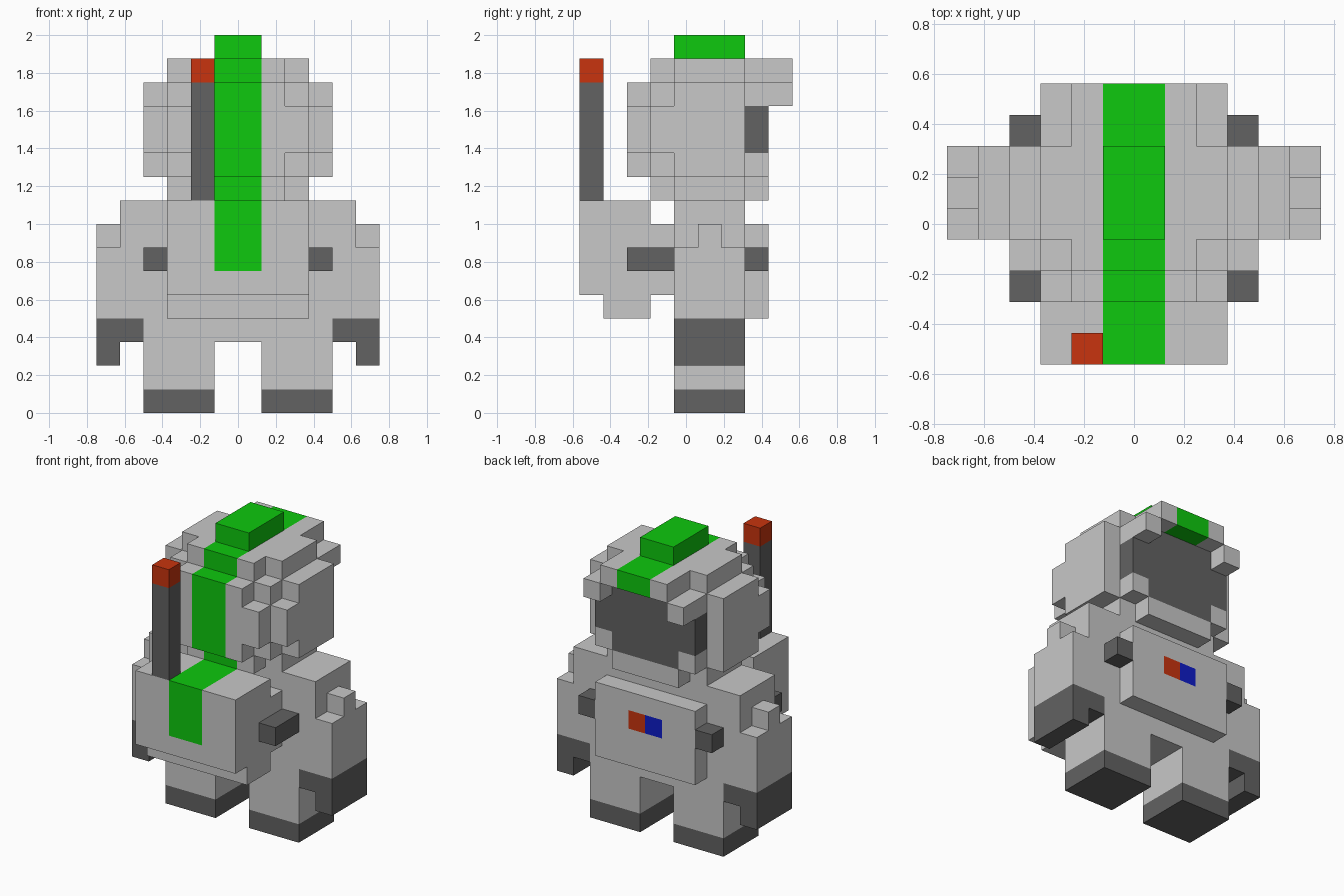
import bpy, bmesh

if "Cube" in bpy.data.objects:
    bpy.data.objects.remove(bpy.data.objects["Cube"])

U = 0.125  # block size; a block (i, j, k) sits at x=i*U, y=(j-0.5)*U, z=k*U

COLORS = {
    "light grey": (0.58, 0.58, 0.58, 1),
    "dark grey": (0.122, 0.122, 0.122, 1),
    "green": (0.0044, 0.58, 0.0044, 1),
    "red": (0.58, 0.034, 0.0044, 1),
    "blue": (0.0044, 0.012, 0.58, 1),
}
mats = {}
for name, col in COLORS.items():
    mats[name] = bpy.data.materials.new(name)
    mats[name].diffuse_color = col

grid, part_color = {}, {}


def part(name, color, *boxes, mirror=True):
    """Fill block ranges (x0, x1, y0, y1, z0, z1); later parts replace earlier blocks."""
    part_color[name] = color
    for x0, x1, y0, y1, z0, z1 in boxes:
        for i in range(x0, x1):
            for j in range(y0, y1):
                for k in range(z0, z1):
                    grid[i, j, k] = name
                    if mirror:
                        grid[-1 - i, j, k] = name


# Legs, torso and arms
part("legs", "light grey", (1, 4, 0, 3, 1, 3))
part("boots", "dark grey", (1, 4, 0, 3, 0, 1))
part("torso", "light grey", (0, 4, 0, 3, 3, 9), (4, 5, 0, 3, 7, 9))
part("arms", "light grey", (4, 6, 0, 3, 4, 7), (5, 6, 1, 2, 7, 8))
part("gloves", "dark grey", (4, 6, 0, 3, 3, 4), (5, 6, 0, 3, 2, 3))

# Chest panel with side lugs and two lamps
part("chest_panel", "light grey", (0, 3, 3, 4, 4, 8))
part("chest_lugs", "dark grey", (3, 4, 3, 4, 6, 7))
part("red_lamp", "red", (0, 1, 3, 4, 6, 7), mirror=False)
part("blue_lamp", "blue", (-1, 0, 3, 4, 6, 7), mirror=False)

# Backpack, its side lugs, stripe and antenna
part("backpack", "light grey", (0, 3, -4, -1, 5, 9), (0, 3, -3, -1, 4, 5), (0, 3, -1, 0, 5, 8))
part("backpack_lugs", "dark grey", (3, 4, -2, 0, 6, 7))
part("backpack_stripe", "green", (0, 1, -4, -3, 6, 9), (0, 1, -3, -1, 8, 9), (0, 1, -1, 0, 7, 8))
part("antenna", "dark grey", (-2, -1, -4, -3, 9, 14), mirror=False)
part("antenna_tip", "red", (-2, -1, -4, -3, 14, 15), mirror=False)

# Helmet: stepped layers, brim and jaw corners, visor and crest stripe
part("helmet", "light grey",
     (0, 3, 0, 3, 9, 10), (0, 2, -1, 4, 9, 10),
     (0, 4, 0, 3, 10, 14), (0, 3, -1, 0, 10, 14), (0, 2, -2, -1, 10, 14),
     (0, 4, -1, 0, 11, 13), (0, 3, -2, -1, 11, 13),
     (0, 3, 0, 3, 14, 15), (0, 2, -1, 5, 14, 15),
     (2, 3, 3, 5, 13, 14), (2, 3, 3, 4, 10, 11))
part("visor", "dark grey", (0, 2, 3, 4, 10, 14), (0, 3, 3, 4, 11, 13))
part("helmet_stripe", "green", (0, 1, -1, 5, 14, 15), (0, 1, -2, -1, 10, 14), (0, 1, -1, 0, 9, 10))
part("crest", "green", (0, 1, 0, 3, 15, 16))


def skin(name):
    """Build one part's outer surface, joining exposed block sides into large rectangles."""
    bm = bmesh.new()
    for axis in range(3):
        u, v = (axis + 1) % 3, (axis + 2) % 3
        for side in (0, 1):
            exposed = set()
            for p, owner in grid.items():
                q = list(p)
                q[axis] += 2 * side - 1
                if owner == name and tuple(q) not in grid:
                    exposed.add((p[axis], p[u], p[v]))
            while exposed:
                d, a, b = min(exposed)
                a2, b2 = a + 1, b + 1
                while (d, a, b2) in exposed:
                    b2 += 1
                while all((d, a2, t) in exposed for t in range(b, b2)):
                    a2 += 1
                exposed -= {(d, s, t) for s in range(a, a2) for t in range(b, b2)}
                corners = [(a, b), (a2, b), (a2, b2), (a, b2)]
                if side == 0:
                    corners.reverse()
                verts = []
                for s, t in corners:
                    c = [0, 0, 0]
                    c[axis], c[u], c[v] = d + side, s, t
                    verts.append(bm.verts.new((c[0] * U, (c[1] - 0.5) * U, c[2] * U)))
                bm.faces.new(verts)
    bmesh.ops.remove_doubles(bm, verts=bm.verts[:], dist=1e-4)
    mesh = bpy.data.meshes.new(name)
    bm.to_mesh(mesh)
    bm.free()
    mesh.materials.append(mats[part_color[name]])
    bpy.context.collection.objects.link(bpy.data.objects.new(name, mesh))


for part_name in part_color:
    skin(part_name)

for m in bpy.data.materials:
    if m.users and not m.is_grease_pencil:
        m.use_nodes = True
        m.node_tree.nodes["Principled BSDF"].inputs["Base Color"].default_value = m.diffuse_color
